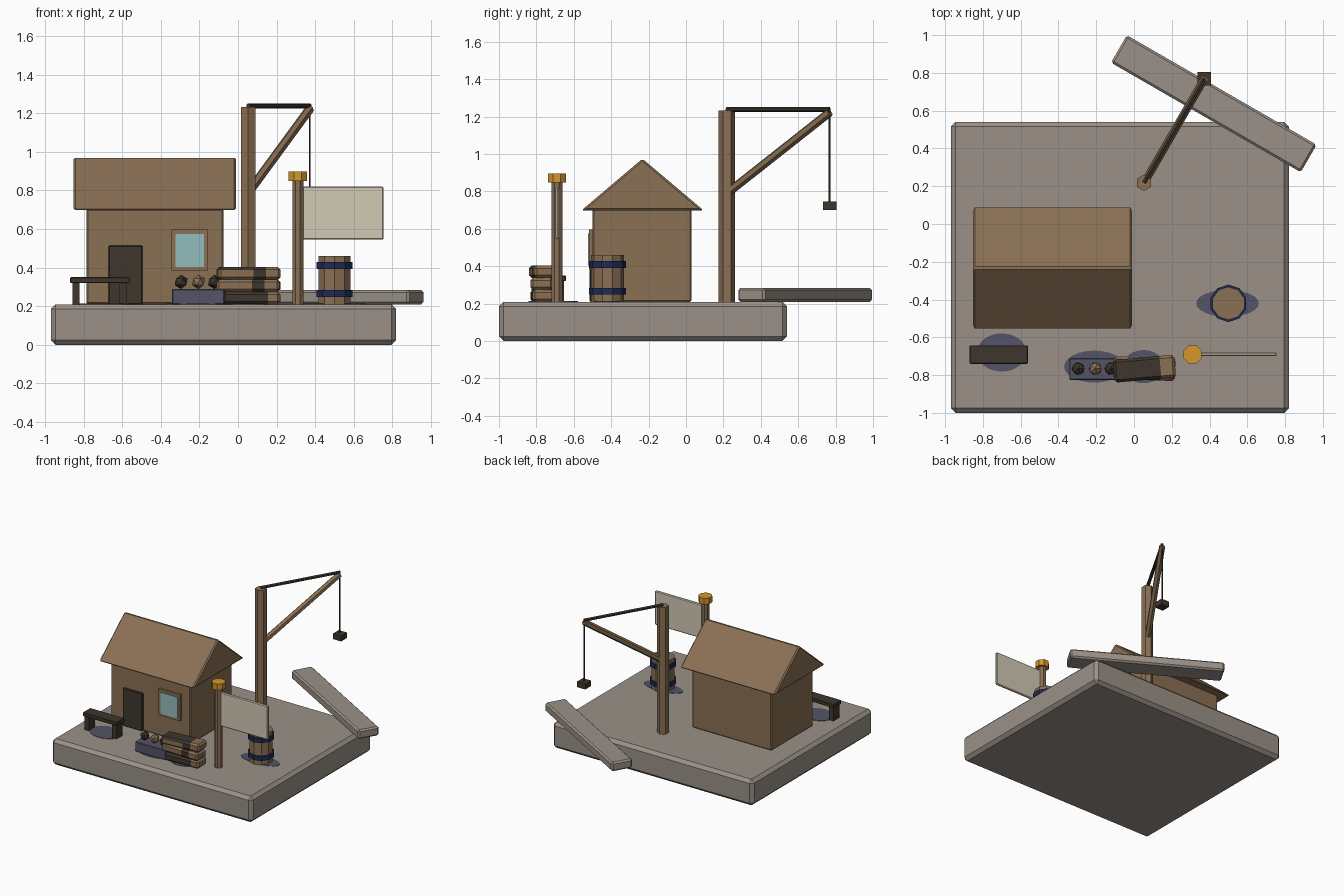
import bpy, bmesh, math
from mathutils import Vector, Matrix

if "Cube" in bpy.data.objects:
    bpy.data.objects.remove(bpy.data.objects["Cube"])


def material(name, rgb):
    m = bpy.data.materials.new(name)
    m.diffuse_color = (*rgb, 1)
    m.use_nodes = True
    m.node_tree.nodes["Principled BSDF"].inputs["Base Color"].default_value = m.diffuse_color
    return m


STONE = material("grey stone", (0.325, 0.285, 0.245))
WOOD = material("brown wood", (0.255, 0.160, 0.088))
DARK = material("dark timber", (0.048, 0.037, 0.027))
CREAM = material("cream board", (0.64, 0.585, 0.46))
GOLD = material("gold cap", (0.66, 0.305, 0.026))
GLASS = material("pale blue glass", (0.296, 0.503, 0.515))
NAVY = material("navy band", (0.014, 0.023, 0.09))
SLATE = material("slate blue", (0.088, 0.088, 0.135))


def finish(name, bm, mat, bevel=0):
    bmesh.ops.recalc_face_normals(bm, faces=bm.faces)
    if bevel:
        bmesh.ops.bevel(bm, geom=bm.edges[:], offset=bevel, segments=1, affect='EDGES')
    me = bpy.data.meshes.new(name)
    bm.to_mesh(me)
    bm.free()
    me.materials.append(mat)
    ob = bpy.data.objects.new(name, me)
    bpy.context.collection.objects.link(ob)
    return ob


def box(name, lo, hi, mat, bevel=0, turn=0):
    """Box between two corners, turned about its own vertical axis."""
    lo, hi = Vector(lo), Vector(hi)
    bm = bmesh.new()
    bmesh.ops.create_cube(bm, size=1, matrix=Matrix.Diagonal((*(hi - lo), 1)))
    ob = finish(name, bm, mat, bevel)
    ob.location = (lo + hi) / 2
    ob.rotation_euler.z = math.radians(turn)
    return ob


def rod(name, a, b, r, sides, mat, turn=0, squash=1):
    """Prism with the given number of sides from point a to point b."""
    a, b = Vector(a), Vector(b)
    d = b - a
    rot = d.to_track_quat('Z', 'Y').to_matrix().to_4x4()
    if d.x == d.y == 0:
        rot = Matrix()
    m = (Matrix.Translation((a + b) / 2) @ rot @ Matrix.Diagonal((1, squash, 1, 1))
         @ Matrix.Rotation(math.radians(turn), 4, 'Z'))
    bm = bmesh.new()
    bmesh.ops.create_cone(bm, cap_ends=True, segments=sides, radius1=r, radius2=r,
                          depth=d.length, matrix=m)
    return finish(name, bm, mat)


G = 0.21  # top of the quay

# Quay slab and loose breakwater block
box("quay_slab", (-0.97, -1.0, 0), (0.82, 0.54, G), STONE, 0.025)
box("breakwater", (0.4225 - 0.58, 0.637 - 0.084, G), (0.4225 + 0.58, 0.637 + 0.084, 0.284),
    STONE, 0.012, -30)

# Hut walls
box("hut_walls", (-0.785, -0.50, G), (-0.075, 0.03, 0.705), WOOD, 0.008)

# Gabled roof: triangle profile extruded along x
bm = bmesh.new()
tri = [bm.verts.new((-0.853, y, z)) for y, z in ((-0.56, 0.698), (0.095, 0.698), (-0.233, 0.975))]
ext = bmesh.ops.extrude_face_region(bm, geom=[bm.faces.new(tri)])
bmesh.ops.translate(bm, vec=(0.843, 0, 0), verts=[v for v in ext["geom"] if isinstance(v, bmesh.types.BMVert)])
bm.faces.ensure_lookup_table()
finish("hut_roof", bm, WOOD, 0.01)

# Door and window
box("door", (-0.67, -0.515, G), (-0.495, -0.49, 0.515), DARK, 0.005)
box("window_frame", (-0.345, -0.518, 0.385), (-0.155, -0.49, 0.597), WOOD)
box("window_pane", (-0.325, -0.524, 0.403), (-0.175, -0.516, 0.575), GLASS)

# Bench
box("bench_seat", (-0.87, -0.74, 0.32), (-0.562, -0.642, 0.35), DARK, 0.004)
for i, x in enumerate((-0.84, -0.594)):
    box(f"bench_leg_{i}", (x - 0.019, -0.73, G), (x + 0.019, -0.652, 0.322), DARK)

# Damp patches on the quay
for i, (x, y, r, q) in enumerate(((-0.70, -0.68, 0.13, 0.78), (-0.21, -0.755, 0.16, 0.53),
                                  (0.05, -0.755, 0.11, 0.8), (0.495, -0.42, 0.166, 0.43))):
    rod(f"damp_patch_{i}", (x, y, G - 0.002), (x, y, G + 0.003), r, 24, SLATE, 0, q)

# Catch crate with three round lumps
box("crate", (-0.342, -0.825, G), (-0.07, -0.71, 0.288), SLATE, 0.004)
for i, (x, mat) in enumerate(((-0.295, DARK), (-0.205, WOOD), (-0.122, DARK))):
    bm = bmesh.new()
    bmesh.ops.create_icosphere(bm, subdivisions=1, radius=0.037)
    finish(f"lump_{i}", bm, mat).location = (x, -0.766, 0.326)

# Stack of three sacks, the top one partly dark on its upper side
for i, (x0, turn) in enumerate(((-0.08, 2), (-0.11, -2), (-0.108, 5))):
    z = G + 0.064 * i
    s = box(f"sack_{i}", (x0, -0.826, z), (0.218, -0.706, z + 0.065), WOOD, 0.014, turn)
    s.data.materials.append(DARK)
    bm = bmesh.new()
    bm.from_mesh(s.data)
    for cut in (0.02, 0.085):
        bmesh.ops.bisect_plane(bm, geom=bm.verts[:] + bm.edges[:] + bm.faces[:],
                               plane_co=(cut, 0, 0), plane_no=(1, 0, 0))
    for f in bm.faces:
        x = f.calc_center_median().x
        middle = 0.02 < x < 0.085
        if middle or (i == 2 and f.normal.z > 0.5 and x < 0.085) or (i == 0 and x < 0.085):
            f.material_index = 1
    bm.to_mesh(s.data)
    bm.free()

# Sign post with cap and blank board
rod("sign_post", (0.31, -0.69, G), (0.31, -0.69, 0.86), 0.031, 8, WOOD, 22.5)
rod("sign_cap", (0.31, -0.69, 0.848), (0.31, -0.69, 0.897), 0.052, 8, GOLD, 22.5)
box("sign_board", (0.325, -0.70, 0.545), (0.755, -0.68, 0.82), CREAM, 0.006)

# Barrel with two hoops
rod("barrel", (0.50, -0.42, G), (0.50, -0.42, 0.46), 0.088, 10, WOOD)
for n, z in (("lower", 0.248), ("upper", 0.392)):
    rod(f"{n}_hoop", (0.50, -0.42, z), (0.50, -0.42, z + 0.036), 0.099, 10, NAVY)

# Crane: mast, brace, top beam, cable and hanging weight
tip = Vector((0.372, 0.768, 1.235))
rod("crane_mast", (0.053, 0.218, G), (0.053, 0.218, 1.232), 0.043, 6, WOOD)
rod("crane_brace", (0.062, 0.232, 0.80), tip - Vector((0, 0, 0.012)), 0.024, 6, WOOD)
rod("crane_beam", (0.053, 0.218, 1.238), tip + Vector((0, 0, 0.003)), 0.013, 6, DARK)
rod("crane_cable", (tip.x, tip.y, 0.73), tip, 0.005, 6, DARK)
box("crane_weight", (tip.x - 0.036, tip.y - 0.036, 0.702), (tip.x + 0.036, tip.y + 0.036, 0.747), DARK)
